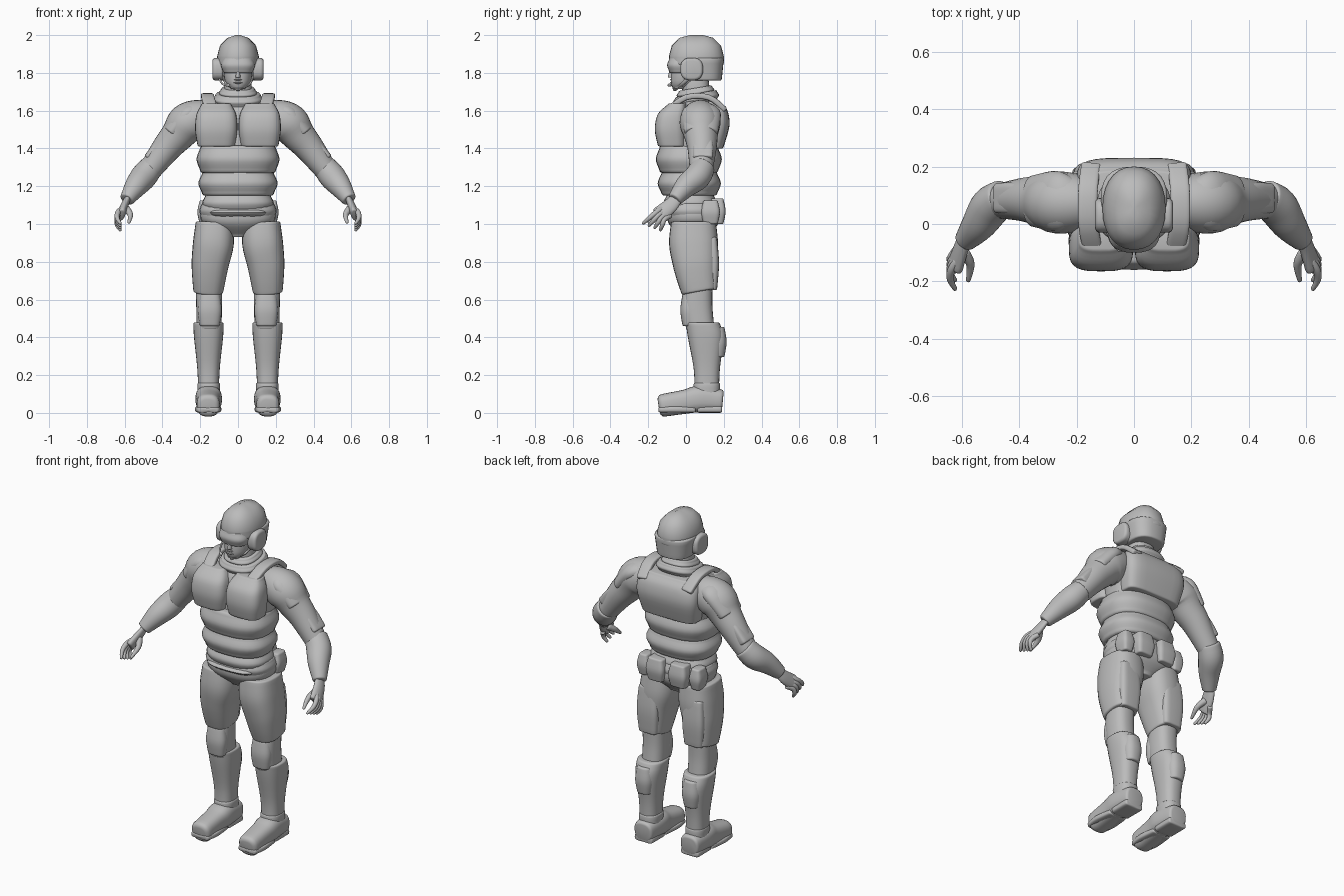
import bpy, bmesh, math
from mathutils import Vector

if "Cube" in bpy.data.objects:
    bpy.data.objects.remove(bpy.data.objects["Cube"])

grey = bpy.data.materials.new("plain grey")
grey.use_nodes = True
grey.diffuse_color = (.5, .5, .5, 1)
grey.node_tree.nodes["Principled BSDF"].inputs["Base Color"].default_value = grey.diffuse_color

SIDEWAYS, DEPTH = Vector((1, 0, 0)), Vector((0, 1, 0))


def smooth_rows(rows, steps=4):
    """Catmull-Rom interpolation through rows of numbers."""
    last = len(rows) - 1
    smoothed = []
    for index in range(last):
        before, start, end, after = (rows[min(max(index + shift, 0), last)] for shift in (-1, 0, 1, 2))
        for step in range(steps):
            t = step / steps
            smoothed.append([q + t / 2 * (r - p + t * (2 * p - 5 * q + 4 * r - s + t * (3 * (q - r) + s - p)))
                             for p, q, r, s in zip(before, start, end, after)])
    return smoothed + [rows[-1]]


def outline(square, count=28):
    """Superellipse: square = 2 is round, larger is boxier."""
    for index in range(count):
        angle = math.tau * index / count
        yield [math.copysign(abs(value) ** (2 / square), value) for value in (math.cos(angle), math.sin(angle))]


def centre_of(ring):
    return sum(ring, Vector()) / len(ring)


def rounded_end(ring, neighbour, radius):
    """Extra rings that round off the open end of a loft."""
    centre = centre_of(ring)
    outward = (centre - centre_of(neighbour)).normalized()
    for step in (1, 2, 3):
        angle = step * math.pi / 6
        inset = radius * (1 - math.cos(angle))
        yield [centre + outward * radius * math.sin(angle)
               + (point - centre) * max(.05, 1 - inset / (point - centre).length) for point in ring]


def skin(name, rings, ends, mirror):
    """Bridge the rings, round and cap both ends, and mirror paired parts."""
    first = list(rounded_end(rings[0], rings[1], ends[0]))
    final = list(rounded_end(rings[-1], rings[-2], ends[1]))
    bm = bmesh.new()
    loops = [[bm.verts.new(point) for point in ring] for ring in first[::-1] + rings + final]
    for lower, upper in zip(loops, loops[1:]):
        for i in range(len(lower)):
            bm.faces.new((lower[i - 1], lower[i], upper[i], upper[i - 1]))
    bm.faces.new(loops[0])
    bm.faces.new(loops[-1])
    bmesh.ops.recalc_face_normals(bm, faces=bm.faces)
    mesh = bpy.data.meshes.new(name)
    bm.to_mesh(mesh)
    bm.free()
    mesh.materials.append(grey)
    part = bpy.data.objects.new(name, mesh)
    bpy.context.collection.objects.link(part)
    bpy.ops.object.select_all(action='DESELECT')
    part.select_set(True)
    bpy.context.view_layer.objects.active = part
    bpy.ops.object.shade_smooth_by_angle(angle=math.radians(45))
    if mirror:
        part.modifiers.new("Mirror", 'MIRROR').use_mirror_merge = False


def stack(name, *rows, x=0, square=2.5, tilt=0, ends=(.01, .01)):
    """Upright loft; each row is height, half width, front, back. Parts off centre are paired."""
    rings = [[Vector((x + width * u, (front + back + (back - front) * v) / 2, height - tilt * v))
              for u, v in outline(square)] for height, width, front, back in smooth_rows(rows)]
    skin(name, rings, ends, mirror=x != 0)


def pad(name, bottom, top, width, front, back, soft=.01, **options):
    """Padded block that swells in the middle."""
    tight = width - soft, front + soft, back - soft
    stack(name, (bottom + soft, *tight), ((bottom + top) / 2, width, front, back),
          (top - soft, *tight), ends=(soft, soft), **options)


def limb(name, *rows, flat=1, square=2, along=DEPTH, ends=(.01, .01), mirror=True):
    """Loft on a path; each row is x, y, z, radius. Flat scales the radius across the path."""
    rows = smooth_rows(rows)
    points = [Vector(row[:3]) for row in rows]
    rings = []
    for i, point in enumerate(points):
        heading = (points[min(i + 1, len(points) - 1)] - points[max(i - 1, 0)]).normalized()
        across = heading.cross(along).normalized()
        wide = across.cross(heading)
        rings.append([point + rows[i][3] * (wide * u + across * v * flat) for u, v in outline(square)])
    skin(name, rings, ends, mirror)


# Head and face
stack("head", (1.72, .04, -.07, .02), (1.76, .07, -.08, .1), (1.88, .08, -.07, .14), square=2.2)
stack("nose", (1.78, .015, -.095, 0), (1.83, .01, -.085, 0), ends=(.005, .005))
for lip, height in (("lower", 1.748), ("upper", 1.764)):
    pad(lip + "_lip", height - .01, height + .01, .03, -.086, 0, soft=.006)
pad("visor", 1.8, 1.88, .09, -.1, .05)
stack("neck", (1.6, .08, -.02, .14), (1.76, .07, -.02, .12))

# Helmet, ear cups, strap and microphone
stack("helmet_dome", (1.85, .11, -.09, .2), (1.89, .11, -.09, .2), square=2.2, ends=(.01, .11))
stack("helmet_back", (1.77, .1, 0, .19), (1.87, .115, -.02, .2))
limb("ear_cups", (.09, .03, 1.82, .06), (.12, .03, 1.82, .06), square=2.6, ends=(.01, .015))
limb("chin_strap", (.08, .02, 1.78, .01), (.06, -.02, 1.74, .01), (0, -.06, 1.71, .01), flat=.6)
limb("microphone", (-.1, 0, 1.77, .005), (-.08, -.06, 1.74, .005), (-.05, -.09, 1.735, .008), mirror=False)

# Collar and torso
pad("inner_collar", 1.67, 1.72, .1, -.05, .15, tilt=-.015)
pad("outer_collar", 1.635, 1.69, .13, -.07, .175, tilt=-.02)
stack("torso", (1.1, .165, -.09, .14), (1.4, .195, -.1, .17), (1.5, .215, -.09, .19),
      (1.6, .2, -.07, .18), (1.66, .11, -.02, .14))

# Padded vest
stack("chest_plates", (1.42, .1, -.15, 0), (1.5, .112, -.165, 0), (1.58, .105, -.15, 0), (1.63, .08, -.1, 0),
      x=.115, square=3.2)
stack("back_plate", (1.41, .18, .05, .2), (1.52, .2, .05, .23), (1.6, .195, .05, .22), (1.64, .17, .05, .19),
      square=4)
pad("upper_band", 1.27, 1.415, .22, -.16, .19, soft=.018)
pad("middle_band", 1.15, 1.28, .21, -.15, .185, soft=.018)
pad("lower_band", 1.06, 1.16, .19, -.12, .165, soft=.015)
limb("shoulder_straps", (.14, -.1, 1.6, .034), (.16, 0, 1.67, .034), (.16, .12, 1.67, .034), (.15, .2, 1.61, .034),
     flat=.45, square=4, along=SIDEWAYS)

# Hips, belt and pouches
stack("hips", (.94, .06, -.03, .12), (1, .18, -.09, .17), (1.06, .2, -.1, .175), (1.13, .17, -.09, .15))
pad("belt", 1.03, 1.11, .205, -.11, .18)
pad("belly_plate", 1, 1.12, .15, -.124, 0, soft=.035)
pad("back_pouches", 1, 1.135, .06, .1, .21, x=.075, square=5)
pad("side_pouches", 1, 1.125, .04, .08, .18, x=.175, square=4)

# Legs
limb("thigh_guards", (.157, .07, .65, .08), (.153, .058, .72, .09), (.146, .048, .8, .1),
     (.13, .04, .9, .108), (.125, .04, 1, .1), flat=1.2, square=2.6, along=SIDEWAYS)
pad("rear_thigh_plates", .65, .93, .07, .08, .175, x=.152, square=4)
stack("knees", (.45, .066, 0, .15), (.56, .068, -.02, .14), (.66, .07, -.01, .14), x=.153)
pad("knee_pads", .46, .63, .064, -.03, .06, x=.15)
stack("shin_guards", (.13, .055, .045, .175), (.24, .06, .04, .18), (.4, .077, .01, .2), (.47, .08, 0, .18), x=.156)
pad("calf_plates", .295, .455, .056, .1, .215, x=.157)

# Boots, lofted from heel to toe
limb("boots", (.155, .18, .065, .06), (.155, .07, .073, .07), (.157, 0, .06, .064), (.158, -.12, .04, .06),
     square=2.6, along=SIDEWAYS, ends=(.015, .025))
stack("boot_ankles", (.06, .058, .04, .18), (.15, .06, .04, .18), x=.155)
limb("boot_heels", (.155, .18, .02, .06), (.155, .07, .02, .06), flat=.33, square=4, along=SIDEWAYS)
limb("boot_soles", (.157, .04, .017, .06), (.158, -.06, .019, .07), (.158, -.13, .017, .06),
     flat=.27, square=4, along=SIDEWAYS, ends=(.01, .015))

# Arms
limb("upper_arms", (.12, .075, 1.58, .07), (.2, .075, 1.56, .1), (.27, .075, 1.53, .108),
     (.32, .08, 1.47, .09), (.38, .085, 1.4, .077), (.47, .08, 1.28, .06))
limb("shoulder_caps", (.21, .08, 1.6, .08), (.27, .08, 1.58, .105), (.35, .08, 1.49, .09), flat=.55)
limb("elbow_pads", (.375, .085, 1.455, .053), (.42, .09, 1.405, .055), (.465, .09, 1.35, .053), flat=.6, square=4)
limb("forearm_guards", (.46, .09, 1.3, .064), (.5, .06, 1.25, .07), (.54, 0, 1.2, .06), (.585, -.055, 1.135, .04))

# Hands: four fingers fanned from front to back, and a thumb
limb("palms", (.58, -.045, 1.145, .03), (.6, -.08, 1.1, .04), (.62, -.14, 1.05, .045), flat=.5)
for order, finger in enumerate(("index", "middle", "ring", "little")):
    knuckle = Vector((.636, -.16 + .015 * order, 1.06 - .012 * order))
    reach = Vector((-.012, -.065 + .015 * order, -.055))
    limb(finger + "_fingers", (*(knuckle + Vector((-.02, .03, .02))), .014), (*knuckle, .014),
         (*(knuckle + reach / 2 + SIDEWAYS * .01), .012), (*(knuckle + reach), .008), ends=(.005, .008))
limb("thumbs", (.592, -.1, 1.08, .02), (.57, -.14, 1.05, .015), (.577, -.195, 1.01, .008), ends=(.005, .008))
